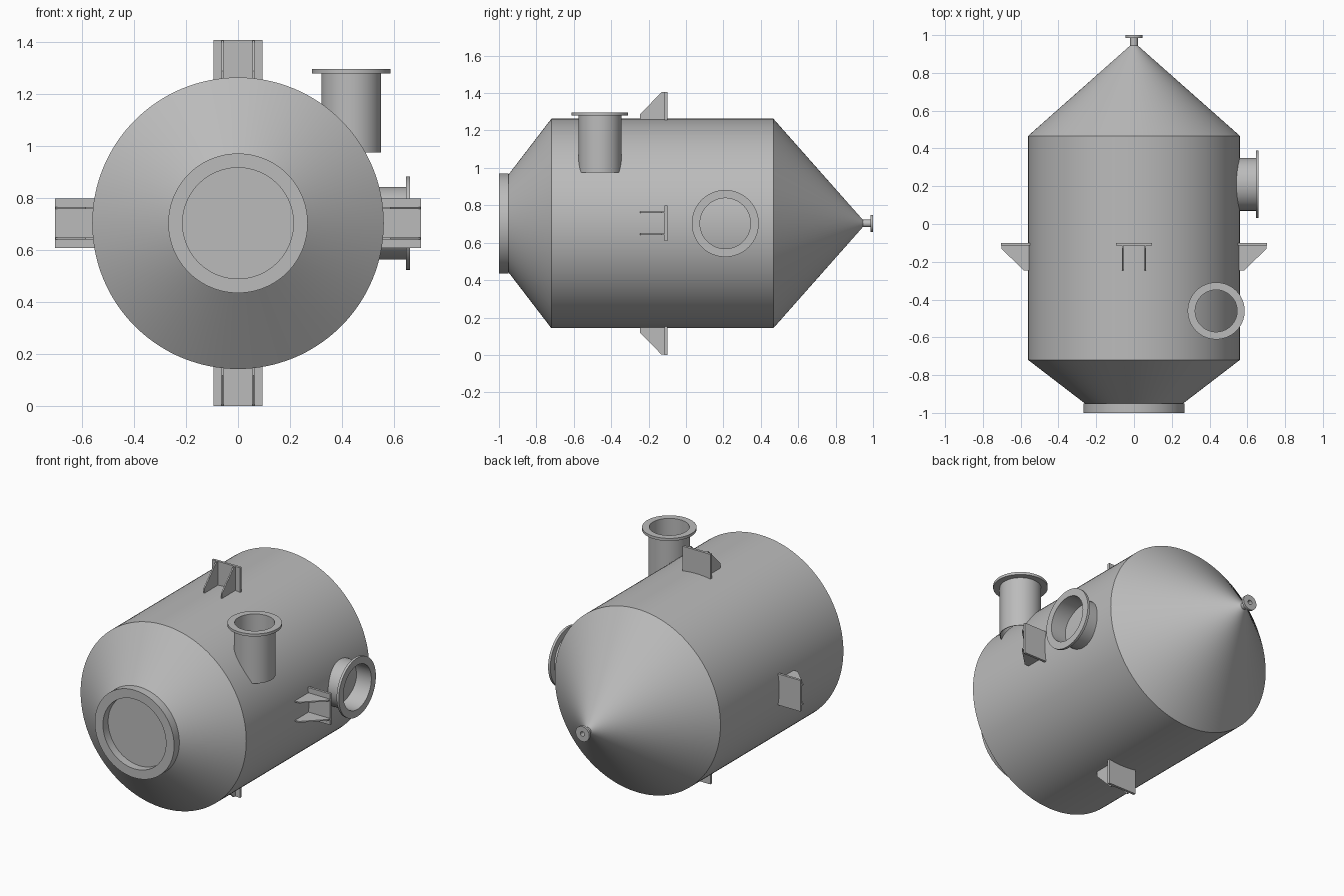
import bpy, bmesh, math
from mathutils import Matrix, Vector

cube = bpy.data.objects.get("Cube")
if cube:
    bpy.data.objects.remove(cube, do_unlink=True)

AXIS_Z = 0.703   # height of the tank's centre line
RADIUS = 0.56

steel = bpy.data.materials.new("grey_steel")
steel.use_nodes = True
colour = (0.5, 0.5, 0.5, 1)
steel.diffuse_color = colour
steel.node_tree.nodes["Principled BSDF"].inputs["Base Color"].default_value = colour


def finish(name, bm, matrix):
    bmesh.ops.recalc_face_normals(bm, faces=bm.faces)
    mesh = bpy.data.meshes.new(name)
    bm.to_mesh(mesh)
    bm.free()
    obj = bpy.data.objects.new(name, mesh)
    bpy.context.collection.objects.link(obj)
    mesh.materials.append(steel)
    obj.matrix_world = matrix
    bpy.ops.object.select_all(action='DESELECT')
    obj.select_set(True)
    bpy.context.view_layer.objects.active = obj
    bpy.ops.object.shade_smooth_by_angle(angle=math.radians(25))
    return obj


def lathe(name, profile, matrix, closed=False, segments=96):
    """Spin (radius, height) points around local z."""
    bm = bmesh.new()
    verts = [bm.verts.new((r, 0, h)) for r, h in profile]
    pairs = list(zip(verts, verts[1:]))
    if closed:
        pairs.append((verts[-1], verts[0]))
    edges = [bm.edges.new(p) for p in pairs]
    bmesh.ops.spin(bm, geom=verts + edges, cent=(0, 0, 0), axis=(0, 0, 1),
                   angle=math.tau, steps=segments, use_duplicate=False)
    bmesh.ops.remove_doubles(bm, verts=bm.verts, dist=1e-5)
    return finish(name, bm, matrix)


def flanged_pipe(name, base, top, pipe_r, bore_r, flange_r, thickness, matrix):
    neck = top - thickness
    lathe(name, [(bore_r, base), (pipe_r, base), (pipe_r, neck),
                 (flange_r, neck), (flange_r, top), (bore_r, top)], matrix, closed=True)


# Local z of the tank runs front to back
along_y = Matrix.Translation((0, 0, AXIS_Z)) @ Matrix.Rotation(-math.pi / 2, 4, 'X')

# Shell with both cones, and the recessed front cover
lathe("tank_shell", [(0, -0.95), (0.26, -0.95), (RADIUS, -0.72), (RADIUS, 0.467),
                     (0.02, 0.945), (0, 0.945)], along_y, segments=128)
lathe("front_cover_ring", [(0.213, -0.949), (0.268, -0.949), (0.268, -1), (0.213, -1)],
      along_y, closed=True)

# Pipes
flanged_pipe("rear_outlet", 0.93, 1.0, 0.02, 0.014, 0.046, 0.014, along_y)
flanged_pipe("top_inlet", 0.975, 1.295, 0.115, 0.111, 0.151, 0.016,
             Matrix.Translation((0.435, -0.46, 0)))
flanged_pipe("side_manhole", 0.53, 0.66, 0.14, 0.135, 0.179, 0.015,
             Matrix.Translation((0, 0.21, AXIS_Z)) @ Matrix.Rotation(math.pi / 2, 4, 'Y'))


def prism(bm, points, x0, x1):
    """Extrude a (y, z) outline from x0 to x1."""
    face = bm.faces.new([bm.verts.new((x0, y, z)) for y, z in points])
    new = bmesh.ops.extrude_face_region(bm, geom=[face])["geom"]
    bmesh.ops.translate(bm, vec=Vector((x1 - x0, 0, 0)),
                        verts=[g for g in new if isinstance(g, bmesh.types.BMVert)])


# Four mounting lugs around the shell, each a plate with two gussets
for i, side in enumerate(("top", "right", "bottom", "left")):
    bm = bmesh.new()
    prism(bm, [(-0.115, 0.54), (-0.1, 0.54), (-0.1, AXIS_Z), (-0.115, AXIS_Z)], -0.095, 0.095)
    for x in (-0.059, 0.059):
        prism(bm, [(-0.245, 0.54), (-0.114, 0.54), (-0.114, 0.702), (-0.13, 0.702),
                   (-0.245, 0.585)], x - 0.004, x + 0.004)
    finish(side + "_mounting_lug", bm, Matrix.Translation((0, 0, AXIS_Z))
           @ Matrix.Rotation(-i * math.pi / 2, 4, 'Y'))
